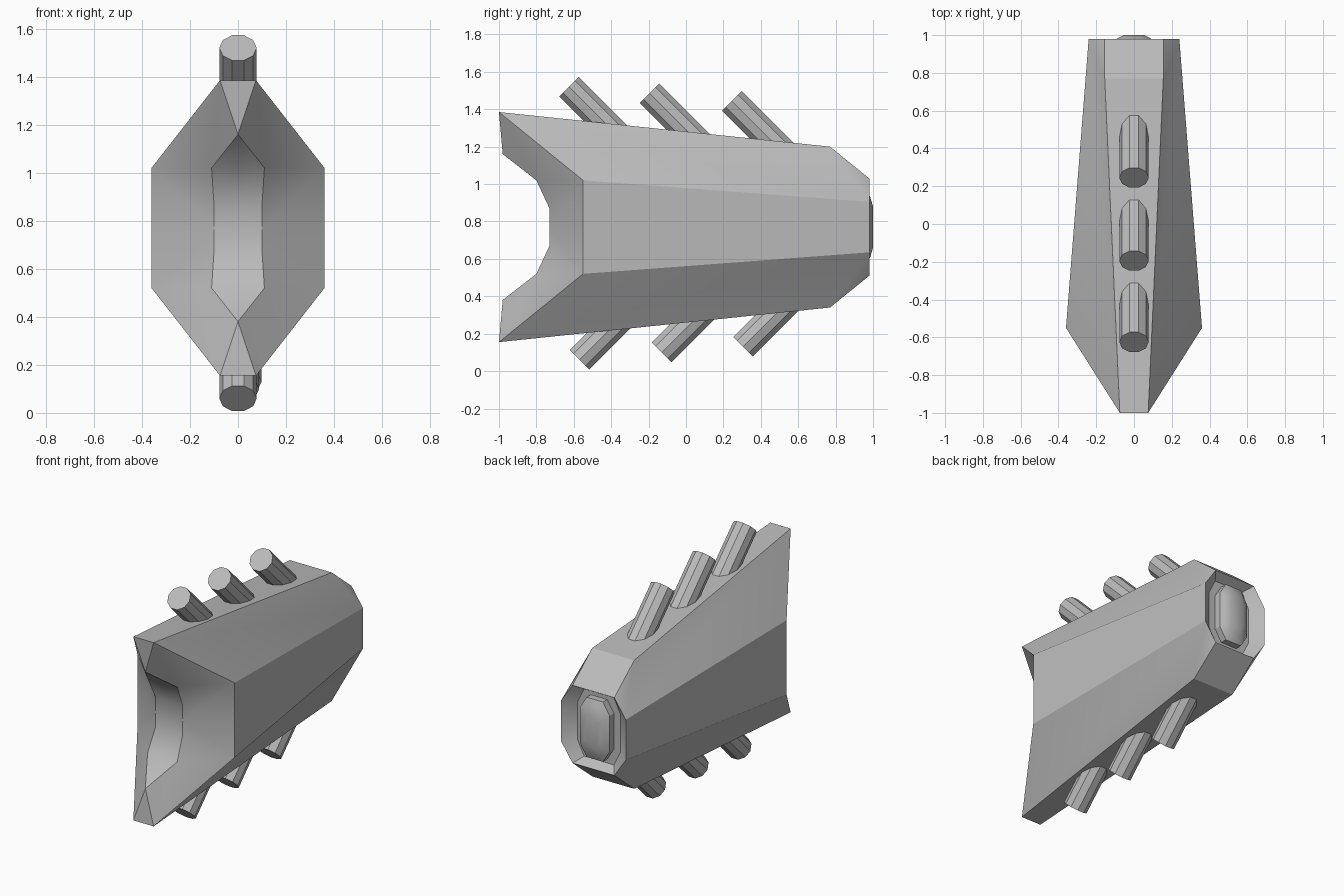
import bpy, bmesh, math
from mathutils import Vector, Matrix

if "Cube" in bpy.data.objects:
    bpy.data.objects.remove(bpy.data.objects["Cube"])

MID = 0.77  # height of the mirror plane

grey = bpy.data.materials.new("hull grey")
grey.diffuse_color = (0.5, 0.5, 0.5, 1)
grey.use_nodes = True
grey.node_tree.nodes["Principled BSDF"].inputs["Base Color"].default_value = grey.diffuse_color


def finish(name, bm):
    bmesh.ops.remove_doubles(bm, verts=bm.verts, dist=0.0005)
    bmesh.ops.recalc_face_normals(bm, faces=bm.faces)
    mesh = bpy.data.meshes.new(name)
    bm.to_mesh(mesh)
    bm.free()
    obj = bpy.data.objects.new(name, mesh)
    bpy.context.collection.objects.link(obj)
    mesh.materials.append(grey)
    bpy.ops.object.select_all(action='DESELECT')
    obj.select_set(True)
    bpy.context.view_layer.objects.active = obj
    bpy.ops.object.shade_smooth_by_angle(angle=math.radians(30))
    return obj


# Hull: one quarter, heights measured from the mirror plane
P = {
    "tip": (0.075, -1.0, 0.615), "shoulder": (0.36, -0.55, 0.25),
    "roof": (0.155, 0.77, 0.43), "tail": (0.155, 0.98, 0.26), "rim": (0.24, 0.98, 0.135),
    "notch": (0, -0.98, 0.39), "ledge": (0.11, -0.80, 0.25), "nose": (0.10, -0.73, 0.10),
    "well_top": (0.11, 0.92, 0.225), "well_side": (0.16, 0.92, 0.125),
}
for n in ("tip", "roof", "tail", "ledge", "nose", "well_top"):      # points on x = 0
    P[n + "_c"] = (0, P[n][1], P[n][2])
for n in ("shoulder", "rim", "nose", "nose_c", "well_side"):        # points on the mirror plane
    P[n + "_m"] = (P[n][0], P[n][1], 0)
P["well_m"] = (0, 0.92, 0)
FACES = [
    "tip roof roof_c tip_c", "roof tail tail_c roof_c",             # roof
    "tip roof rim shoulder", "roof tail rim",                       # sloped flank
    "shoulder rim rim_m shoulder_m",                                # side
    "tip tip_c notch", "tip notch ledge shoulder",                  # prong
    "notch ledge ledge_c", "ledge nose nose_c ledge_c",
    "shoulder ledge nose", "shoulder nose nose_m shoulder_m",       # front funnel
    "nose nose_c nose_c_m nose_m",
    "tail tail_c well_top_c well_top", "tail rim well_side well_top",   # rear well
    "rim rim_m well_side_m well_side",
    "well_top well_top_c well_m well_side_m well_side",
]
bm = bmesh.new()
for sx in (1, -1):
    for sz in (1, -1):
        for f in FACES:
            bm.faces.new([bm.verts.new((sx * P[n][0], P[n][1], MID + sz * P[n][2]))
                          for n in f.split()])
finish("hull", bm)

# Rear nozzle: stacked long octagons, (y, half width, half height)
bm = bmesh.new()
rings = []
for y, w, h in ((0.91, 0.11, 0.20), (0.965, 0.11, 0.20), (0.985, 0.085, 0.16), (1.0, 0.055, 0.11)):
    pts = [(w, h * .6), (w * .55, h), (-w * .55, h), (-w, h * .6),
           (-w, -h * .6), (-w * .55, -h), (w * .55, -h), (w, -h * .6)]
    rings.append([bm.verts.new((x, y, MID + z)) for x, z in pts])
for a, b in zip(rings, rings[1:]):
    for i in range(8):
        j = (i + 1) % 8
        bm.faces.new((a[i], a[j], b[j], b[i]))
bm.faces.new(rings[0])
bm.faces.new(rings[-1])
finish("rear_nozzle", bm)


# Slanted pipes: centre of the open end, leaning back into the hull
def pipe(name, x, y, z, side, length=0.42, radius=0.078):
    axis = Vector((0, 1, -side)).normalized()
    bm = bmesh.new()
    bmesh.ops.create_cone(bm, cap_ends=True, segments=10, radius1=radius, radius2=radius,
                          depth=length)
    rot = Matrix.Rotation(math.radians(-90 - 45 * side), 4, 'X')
    place = Matrix.Translation(Vector((x, y, z)) + axis * length / 2)
    # x stays across the hull so a corner points to each side
    bmesh.ops.transform(bm, matrix=place @ rot @ Matrix.Rotation(math.pi / 2, 4, 'Z'), verts=bm.verts)
    finish(name, bm)


for i, (y, z) in enumerate(((-0.625, 1.52), (-0.195, 1.485), (0.245, 1.445))):
    pipe(f"top_pipe_{i + 1}", 0, y, z, 1)
for i, (x, y, z) in enumerate(((0, -0.57, 0.06), (0.01, -0.13, 0.10), (0.02, 0.305, 0.13))):
    pipe(f"bottom_pipe_{i + 1}", x, y, z, -1)
